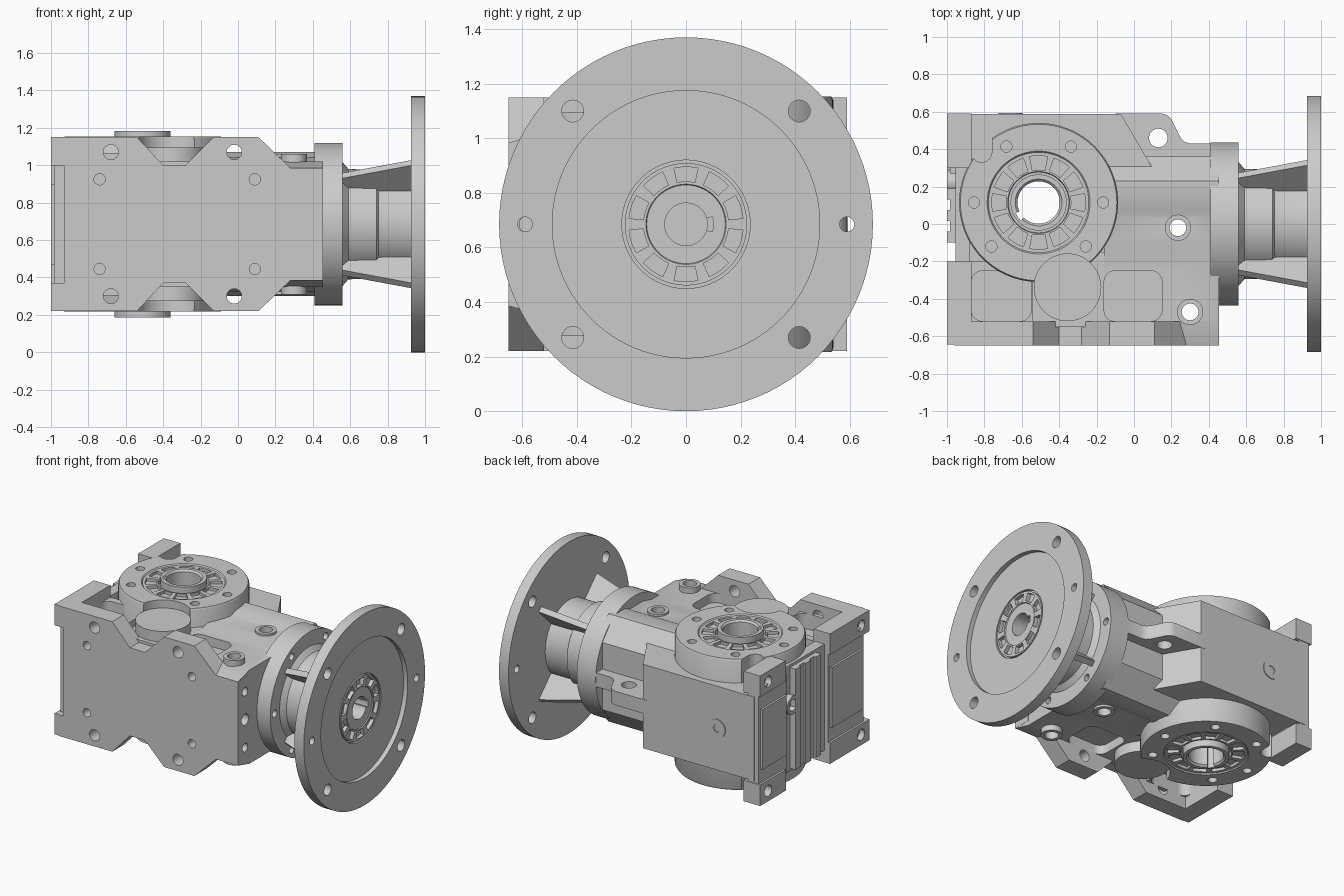
import bpy, bmesh
from math import sin, cos, pi, radians
from mathutils import Matrix, Vector

if "Cube" in bpy.data.objects:
    bpy.data.objects.remove(bpy.data.objects["Cube"])

AXIS_Z = 0.685  # height of the shaft axis; all parts are built around z = 0 then lifted


def to_object(name, bm):
    bmesh.ops.recalc_face_normals(bm, faces=bm.faces)
    me = bpy.data.meshes.new(name)
    bm.to_mesh(me)
    bm.free()
    ob = bpy.data.objects.new(name, me)
    bpy.context.collection.objects.link(ob)
    return ob


def place(axis, u, v, w):
    return {'x': (w, u, v), 'y': (u, w, v), 'z': (u, v, w)}[axis]


def prism(name, axis, pts, lo, hi):
    """Extrude a 2D outline along an axis."""
    bm = bmesh.new()
    a = [bm.verts.new(place(axis, u, v, lo)) for u, v in pts]
    b = [bm.verts.new(place(axis, u, v, hi)) for u, v in pts]
    bm.faces.new(a)
    bm.faces.new(b)
    for i in range(len(pts)):
        j = (i + 1) % len(pts)
        bm.faces.new((a[i], a[j], b[j], b[i]))
    return to_object(name, bm)


def box(name, x0, x1, y0, y1, z0, z1):
    return prism(name, 'z', [(x0, y0), (x1, y0), (x1, y1), (x0, y1)], z0, z1)


def arc(cx, cy, r, a0, a1, n):
    return [(cx + r * cos(radians(a0 + (a1 - a0) * i / n)),
             cy + r * sin(radians(a0 + (a1 - a0) * i / n))) for i in range(n + 1)]


def cyl(name, axis, c, r, lo, hi, n=32):
    return prism(name, axis, arc(c[0], c[1], r, 0, 360, n)[:-1], lo, hi)


def sector(axis, c, r0, r1, mid, half, lo, hi):
    pts = arc(*c, r1, mid - half, mid + half, 4) + arc(*c, r0, mid + half, mid - half, 4)
    return prism("cutter", axis, pts, lo, hi)


def rounded(x0, x1, y0, y1, r):
    return (arc(x1 - r, y1 - r, r, 0, 90, 6) + arc(x0 + r, y1 - r, r, 90, 180, 6)
            + arc(x0 + r, y0 + r, r, 180, 270, 6) + arc(x1 - r, y0 + r, r, 270, 360, 6))


def lathe(name, axis, prof, closed=False, c=(0, 0), n=96):
    """Revolve (radius, position) points around an axis."""
    bm = bmesh.new()
    vs = [bm.verts.new(place(axis, r + c[0], c[1], w)) for r, w in prof]
    for i in range(len(vs) - (0 if closed else 1)):
        bm.edges.new((vs[i], vs[(i + 1) % len(vs)]))
    bmesh.ops.spin(bm, geom=bm.verts[:] + bm.edges[:], cent=place(axis, *c, 0),
                   axis=place(axis, 0, 0, 1), angle=2 * pi, steps=n)
    bmesh.ops.remove_doubles(bm, verts=bm.verts, dist=1e-4)
    return to_object(name, bm)


def cut(targets, cutters):
    for t in targets:
        bpy.context.view_layer.objects.active = t
        for k in cutters:
            m = t.modifiers.new("cut", 'BOOLEAN')
            m.operation, m.solver, m.object = 'DIFFERENCE', 'EXACT', k
            bpy.ops.object.modifier_apply(modifier=m.name)
    for k in cutters:
        bpy.data.objects.remove(k)


def hole(axis, c, r, lo, hi, n=24):
    return cyl("cutter", axis, c, r, lo, hi, n)


def mirrored(pts):
    """Close a half outline by mirroring its second coordinate."""
    return pts + [(u, -v) for u, v in reversed(pts)]


# --- Motor adapter: ring, neck and round flange in one turned part ---
adapter = lathe("motor_adapter", 'x', [
    (0, .41), (.435, .41), (.435, .56), (.33, .56), (.295, .59), (.29, .74), (.275, .75),
    (.27, .77), (.27, .925), (.685, .925), (.685, 1), (.49, 1), (.49, .967),
    (.235, .967), (.235, .945), (.224, .945), (.224, .967), (.147, .967), (.144, .96),
    (.078, .96), (.078, .72), (0, .72)])
cutters = [hole('x', (s * .415, t * .415), .04, .9, 1.05) for s in (1, -1) for t in (1, -1)]
cutters += [hole('x', (s * .59, 0), .027, .9, 1.05) for s in (1, -1)]
cutters += [sector('x', (0, 0), .157, .21, 18 + 36 * i, 12, .94, 1.02) for i in range(10)]
cutters += [sector('x', (0, 0), .06, .1, 0, 16, .75, 1.02)]
cutters += [hole('x', (.385 * cos(a), .385 * sin(a)), .025, .5, .6)
            for a in [radians(30 * i) for i in (0, 2, 4, 6, 8, 10)]]
cut([adapter], cutters)

# Diagonal ribs on the neck
for i in range(4):
    rib = prism("neck_rib", 'y', [(.55, .25), (.55, .365), (.93, .465), (.93, .25)], -.02, .02)
    rib.data.transform(Matrix.Rotation(radians(45 + 90 * i), 4, 'X'))

# --- Gear housing ---
block = prism("gear_block", 'z', [(-.95, -.55), (-.07, -.55), (.14, .23), (-.07, .588),
                                  (-.95, .588)], -.3, .3)
housing = prism("stepped_housing", 'x', mirrored(
    [(-.648, .3), (-.52, .335), (-.2, .335), (-.1, .36), (.05, .36), (.1, .385),
     (.23, .385), (.36, .24)]), -.16, .454)
deck = box("front_deck", -.54, -.155, -.55, -.15, -.335, .335)
end_deck = box("end_deck", -.92, -.54, -.55, -.2, -.38, .38)
plate = prism("front_foot_plate", 'y', mirrored(
    [(-.93, .215), (-.93, .315), (-.96, .315), (-.96, .465), (-.54, .465), (-.4, .315),
     (-.28, .315), (-.13, .465), (.11, .465), (.28, .3), (.455, .3)]), -.65, -.52)
ear = prism("lifting_ear", 'z', [(-.1, .3), (-.1, .59), (.15, .59), (.18, .58), (.2, .56),
                                 (.25, .46), (.27, .44), (.3, .43), (.42, .43), (.42, .3)],
            -.05, .05)
cut([ear], [hole('z', (.13, .46), .05, -.2, .2)])

# Rounded pockets behind the front plate
for s in (1, -1):
    lo, hi = sorted((s * .27, s * .6))
    cut([end_deck, block], [prism("cutter", 'z', rounded(-.87, -.55, -.52, -.25, .06), lo, hi)])
    cut([deck, housing, block],
        [prism("cutter", 'z', rounded(-.16, .15, -.52, -.25, .06), lo, hi)])

# Vertical through holes with raised bosses
for c, h in (((.235, -.02), .375), ((.3, -.47), .375)):
    boss = cyl("through_boss", 'z', c, .07, -h, h)
    cut([boss, housing], [hole('z', c, .045, -1, 1)])

# Bolt holes in the front plate and its right end
cutters = []
for s in (1, -1):
    cutters += [hole('y', (x, s * .385), .04, -.8, -.4) for x in (-.68, -.02)]
    cutters += [hole('y', (x, s * .24), .03, -.8, -.58) for x in (-.74, .09)]
    cutters += [hole('x', (-.57, s * .2), .03, .38, .6)]
cutters += [hole('x', (-.57, 0), .04, .38, .6)]
cut([plate, housing], cutters)

# --- Left end face: corner pads, ribbed panels, bolt bosses ---
for s in (1, -1):
    lo, hi = sorted((s * .315, s * .465))
    for name, y0, y1, hy in (("rear_corner_pad", .3, .59, .5), ("front_corner_pad", -.645, -.2, -.55)):
        pad = box(name, -1, -.87, y0, y1, lo, hi)
        cut([pad], [hole('x', (hy, s * .39), .04, -1.1, -.93)])
box("end_wall", -.955, -.88, -.55, .5, -.38, .38)
for y0, y1 in ((.27, .585), (-.1, .19), (-.6, -.2)):
    panel = box("end_panel", -.985, -.9, y0, y1, -.36, .36)
    if y1 != .19:
        box("end_panel_face", -1, -.9, y0 + .02, y1 - .02, -.215, .215)
for y in (-.07, .045, .16):
    box("end_panel_rib", -1, -.9, y - .03, y + .03, -.36, .36)
for y in (.22, -.3):
    boss = cyl("end_bolt_boss", 'x', (y, .115), .065, -1, -.9)
    cut([boss], [hole('x', (y, .115), .04, -1.1, -.96)])

# Rear drain plug
plug = cyl("drain_plug", 'y', (-.66, 0), .065, .5, .594)
cut([plug], [hole('y', (-.66, 0), .03, .57, .7, 6)])

# --- Output hub drum with hollow shaft ---
C = (-.51, .115)
cut([block, deck, end_deck], [hole('z', C, .2, -1, 1, 48)])
half = [(.425, .455), (.418, .468), (.275, .468), (.268, .46), (.165, .46), (.162, .43),
        (.15, .43), (.15, .498), (.125, .498), (.113, .485)]
drum = lathe("output_hub_drum", 'z', half + [(r, -h) for r, h in reversed(half)], True, C)
cutters = [sector('z', C, .1, .135, 215, 10, -1, 1)]
for s in (1, -1):
    lo, hi = sorted((s * .44, s * .6))
    cutters += [sector('z', C, .175, .25, 30 * i, 11, lo, hi) for i in range(12)]
    cutters += [hole('z', (C[0] + .345 * cos(radians(a)), C[1] + .345 * sin(radians(a))),
                     .03, lo - .04, hi + .04) for a in (0, 60, 120, 180, 223, 317)]
    lo, hi = sorted((s * .3, s * .6))
    cutters += [prism("cutter", 'z', arc(-.815, .385, .055, 180, 360, 12)
                      + [(-.76, .65), (-.87, .65)], lo, hi)]
    # clearance for the cover cap
    lo, hi = sorted((s * .4, s * .6))
    cutters += [hole('z', (-.355, -.34), .18, lo, hi, 64)]
cut([drum], cutters)

# Round cover caps beside the hub, resting on the deck
for s in (1, -1):
    lo, hi = sorted((s * .3, s * .41))
    cyl("cover_cap", 'z', (-.355, -.34), .18, lo, hi, 64)

# Lift to stand on the ground and shade
for ob in list(bpy.context.collection.objects):
    ob.data.transform(Matrix.Translation(Vector((0, 0, AXIS_Z))))
    ob.select_set(True)
    bpy.context.view_layer.objects.active = ob
bpy.ops.object.shade_smooth_by_angle(angle=radians(30))
